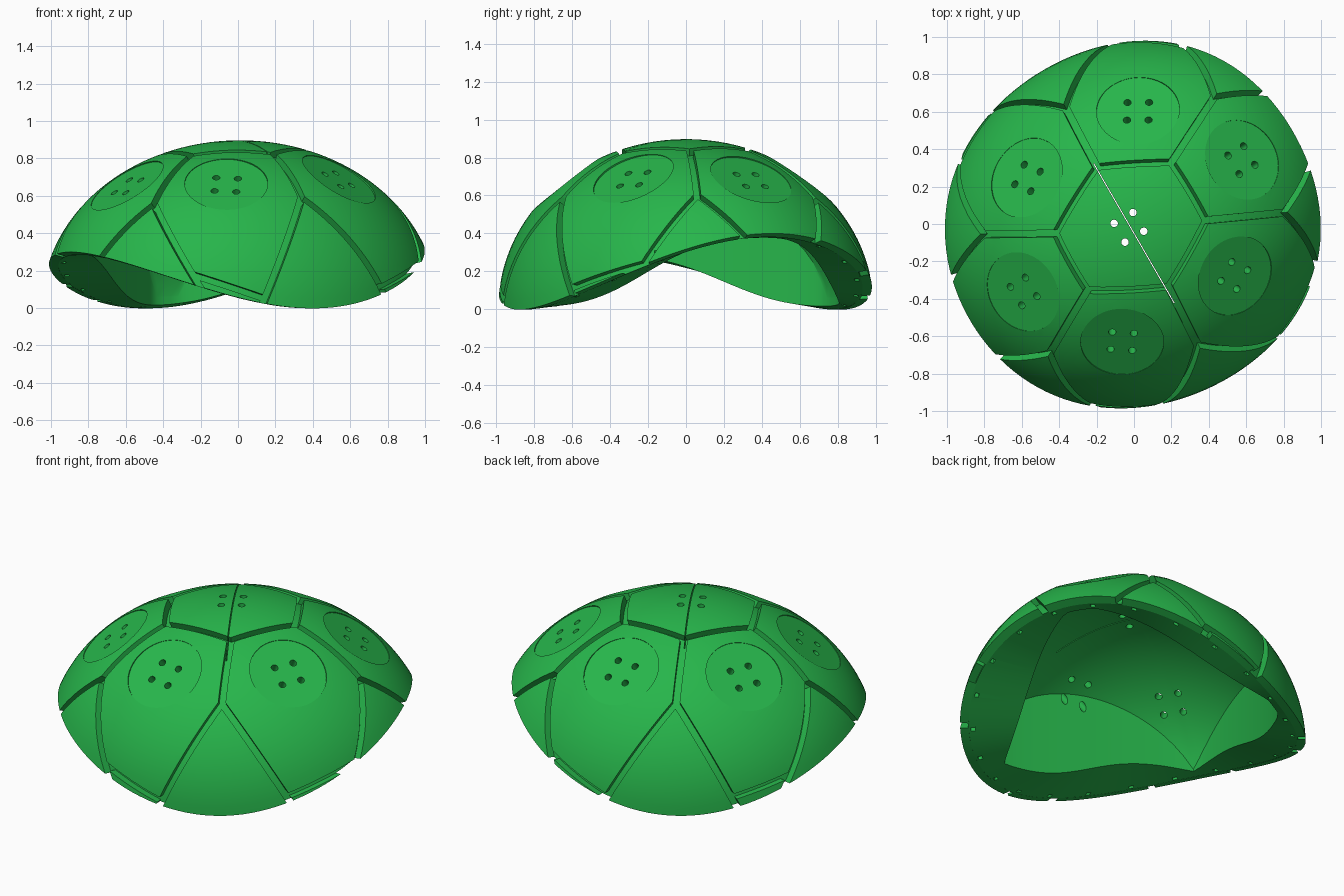
import bpy, bmesh, math
from mathutils import Matrix, Vector

if "Cube" in bpy.data.objects:
    bpy.data.objects.remove(bpy.data.objects["Cube"])

TURN = math.radians(28)         # direction of the long axis and of the raised rim ends
ZC, ZS = 0.01, 0.887            # centre height and vertical half axis of the ball
GAP = 0.019                     # half width of the seams
HOLLOW = 0.905                  # size of the inner dome relative to the ball
BALL = (Matrix.Translation((0.01, 0, ZC)) @ Matrix.Rotation(TURN, 4, 'Z')
        @ Matrix.Diagonal((1.085, 0.96, ZS, 1)) @ Matrix.Rotation(-TURN, 4, 'Z'))
UNBALL = BALL.inverted()

green = bpy.data.materials.new("green")
green.diffuse_color = (0.02, 0.465, 0.07, 1)
green.use_nodes = True
green.node_tree.nodes["Principled BSDF"].inputs["Base Color"].default_value = green.diffuse_color


def rim_z(az):
    """Wavy saddle-shaped lower edge."""
    a = az - TURN
    return 0.175 + 0.175 * math.cos(2 * a) + 0.05 * math.cos(a)


def on_ball(x, y):
    """Unit ball point lying under plan position x, y."""
    p = UNBALL @ Vector((x, y, 0))
    return Vector((p.x, p.y, math.sqrt(1 - p.x ** 2 - p.y ** 2)))


def at_height(az, z):
    """Unit ball point at plan direction az (radians) and height z."""
    z = (z - ZC) / ZS
    p = UNBALL.to_3x3() @ Vector((math.cos(az), math.sin(az), 0))
    p = p.normalized() * math.sqrt(1 - z * z)
    return Vector((p.x, p.y, z))


def low(deg, z):
    return at_height(math.radians(deg), z)


def finish(name, bm, helper=False):
    bmesh.ops.recalc_face_normals(bm, faces=bm.faces)
    me = bpy.data.meshes.new(name)
    bm.to_mesh(me)
    bm.free()
    me.materials.append(green)
    ob = bpy.data.objects.new(name, me)
    bpy.context.collection.objects.link(ob)
    ob.hide_render = helper
    return ob


def grid(bm, point, segs=128, rings=26):
    """Dome of faces from point(azimuth, 0..1); returns the rim vertices."""
    pole = bm.verts.new(point(0, 0))
    rows = [[bm.verts.new(point(2 * math.pi * j / segs + TURN, i / rings)) for j in range(segs)]
            for i in range(1, rings + 1)]
    for j in range(segs):
        k = (j + 1) % segs
        bm.faces.new((pole, rows[0][j], rows[0][k]))
        for a, b in zip(rows, rows[1:]):
            bm.faces.new((a[j], b[j], b[k], a[k]))
    return rows[-1]


def ball_point(az, s):
    e = at_height(az, rim_z(az))
    p, flat = math.acos(e.z) * s, Vector((e.x, e.y, 0)).normalized()
    return flat * math.sin(p) + Vector((0, 0, math.cos(p)))


def cavity_point(az, s):
    """Inner dome, narrowed by upright walls to a diamond-shaped opening."""
    c, d = math.cos(az - TURN), math.sin(az - TURN)
    power = (1.3 if c >= 0 else 1.15) if d >= 0 else (1.1 if c >= 0 else 1.05)
    r = (abs(c / 0.915) ** power + abs(d / (0.9 if d > 0 else 0.78)) ** power) ** (-1 / power)
    z = 0.175 + (rim_z(az) - 0.175) * 0.9
    wide = HOLLOW / (UNBALL.to_3x3() @ Vector((math.cos(az), math.sin(az), 0))).length
    r = min(r, wide * math.sqrt(1 - ((z - ZC) / (HOLLOW * ZS)) ** 2) - 0.002)
    h = math.asin(r / wide) * min(1, s / 0.7)
    rr, zz = wide * math.sin(h), ZC + HOLLOW * ZS * math.cos(h)
    zz += (z - zz) * max(0, (s - 0.7) / 0.3)
    return Vector((0.01 + rr * math.cos(az), rr * math.sin(az), zz))


def panel(name, edges):
    """Outer plate trimmed by seam planes through the ball centre."""
    bm = bmesh.new()
    grid(bm, ball_point)
    for a, b in edges:
        n = a.cross(b).normalized()
        bmesh.ops.bisect_plane(bm, geom=bm.verts[:] + bm.edges[:] + bm.faces[:],
                               dist=1e-5, plane_co=n * GAP, plane_no=n, clear_inner=True)
    ext = bmesh.ops.extrude_face_region(bm, geom=bm.faces[:], use_keep_orig=True)
    for v in ext["geom"]:
        if isinstance(v, bmesh.types.BMVert):
            v.co *= 0.95
    bm.transform(BALL)
    return finish(name, bm)


# Seam corners: A around the top panel, B at the spoke ends, C- and C+ near the rim
A = [on_ball(*p) for p in ((.385, .02), (.2, .33), (-.2, .305), (-.42, -.05), (-.25, -.355), (.185, -.335))]
B = [on_ball(*p) for p in ((.8, .06), (.43, .68), (-.365, .62), (-.8, -.055), (-.45, -.69), (.34, -.645))]
C_minus = [low(-13, .24), low(45, .36), low(98, .07), low(162, .18), low(224, .28), low(278, .05)]
C_plus = [low(19.5, .36), low(74, .24), low(141, .1), low(196, .3), low(255, .18), low(321, .11)]

# Panels
panels = [panel("top_panel", [(A[k], A[(k + 1) % 6]) for k in range(6)])]
for k in range(6):
    m = (k + 1) % 6
    loop = [C_plus[k], C_minus[m], B[m], A[m], A[k], B[k]]
    if k in (0, 3):   # these panels run out past the raised rim
        edges = list(zip(loop[1:], loop[2:])) + [(B[k], C_plus[k])]
    else:
        edges = list(zip(loop, loop[1:] + loop[:1]))
        panels.append(panel(f"rim_strip_{k}",
                            [(B[k], C_plus[k]), (C_minus[m], B[m]), (C_minus[m], C_plus[k])]))
    panels.append(panel(f"ring_panel_{k}", edges))
    panels.append(panel(f"rim_panel_{k}", [(C_plus[k], B[k]), (B[k], C_minus[k])]))

# Shell body under the panels, with its cavity and rim face
bm = bmesh.new()
outer = grid(bm, lambda az, s: BALL @ (ball_point(az, s) * 0.955))
inner = grid(bm, cavity_point, rings=30)
for j in range(len(outer)):
    bm.faces.new((outer[j - 1], outer[j], inner[j], inner[j - 1]))
body = finish("shell_body", bm)


def frame(p, az):
    """Frame standing on the surface over unit ball point p, x along the azimuth tangent."""
    n = (UNBALL.to_3x3().transposed() @ p).normalized()
    y = n.cross(Vector((-math.sin(az), math.cos(az), 0))).normalized()
    return Matrix.Translation(BALL @ p) @ Matrix((y.cross(n), y, n)).transposed().to_4x4()


def cylinder(bm, mat, x, y, z0, z1, r, segs):
    bmesh.ops.create_cone(bm, cap_ends=True, segments=segs, radius1=r, radius2=r, depth=z1 - z0,
                          matrix=mat @ Matrix.Translation((x, y, (z0 + z1) / 2)))


def four_holes(bm, mat):
    for sx in (-.058, .058):
        for sy in (-.058, .058):
            cylinder(bm, mat, sx, sy, -0.35, 0.2, 0.02, 16)


# Cutters: round flat seats, button holes, centre slit and rim pin holes
seats, drills, pins = bmesh.new(), bmesh.new(), bmesh.new()
for x, y in ((.02, .62), (.588, .35), (.55, -.285), (-.063, -.645), (-.605, -.37), (-.585, .255)):
    mat = frame(on_ball(x, y), math.atan2(y, x))
    cylinder(seats, mat, 0, 0, -0.029, 0.2, 0.222, 64)
    four_holes(drills, mat)
four_holes(drills, Matrix.Translation((-.027, -.018, .85)) @ Matrix.Rotation(math.radians(30), 4, 'Z'))
bmesh.ops.create_cube(drills, size=1, matrix=Matrix.Translation((0, -.05, .8)) @
                      Matrix.Rotation(math.radians(-60), 4, 'Z') @ Matrix.Diagonal((.86, .005, .6, 1)))
for i in range(24):
    az = 2 * math.pi * (i + 0.5) / 24 + TURN
    p = BALL @ at_height(az, rim_z(az))
    bmesh.ops.create_cube(pins, size=1, matrix=Matrix.Translation((p.x * .925, p.y * .925, p.z)) @
                          Matrix.Rotation(az, 4, 'Z') @ Matrix.Diagonal((.024, .026, .1, 1)))
seats, drills, pins = [finish(n, b, True) for n, b in
                       (("seat_cutter", seats), ("hole_cutter", drills), ("pin_cutter", pins))]


def cut(ob, cutters):
    bpy.context.view_layer.objects.active = ob
    for c in cutters:
        mod = ob.modifiers.new("cut", 'BOOLEAN')
        mod.operation, mod.solver, mod.object = 'DIFFERENCE', 'EXACT', c
        bpy.ops.object.modifier_apply(modifier=mod.name)


for ob in panels:
    if ob.name.startswith("ring"):
        cut(ob, (seats, drills))
    elif ob.name.startswith("top"):
        cut(ob, (drills,))
cut(body, (drills, pins))
for c in (seats, drills, pins):
    bpy.data.objects.remove(c)

# Smooth curved faces, keep cut edges crisp
bpy.ops.object.select_all(action='DESELECT')
for ob in panels + [body]:
    ob.select_set(True)
bpy.ops.object.shade_smooth_by_angle(angle=math.radians(30))
